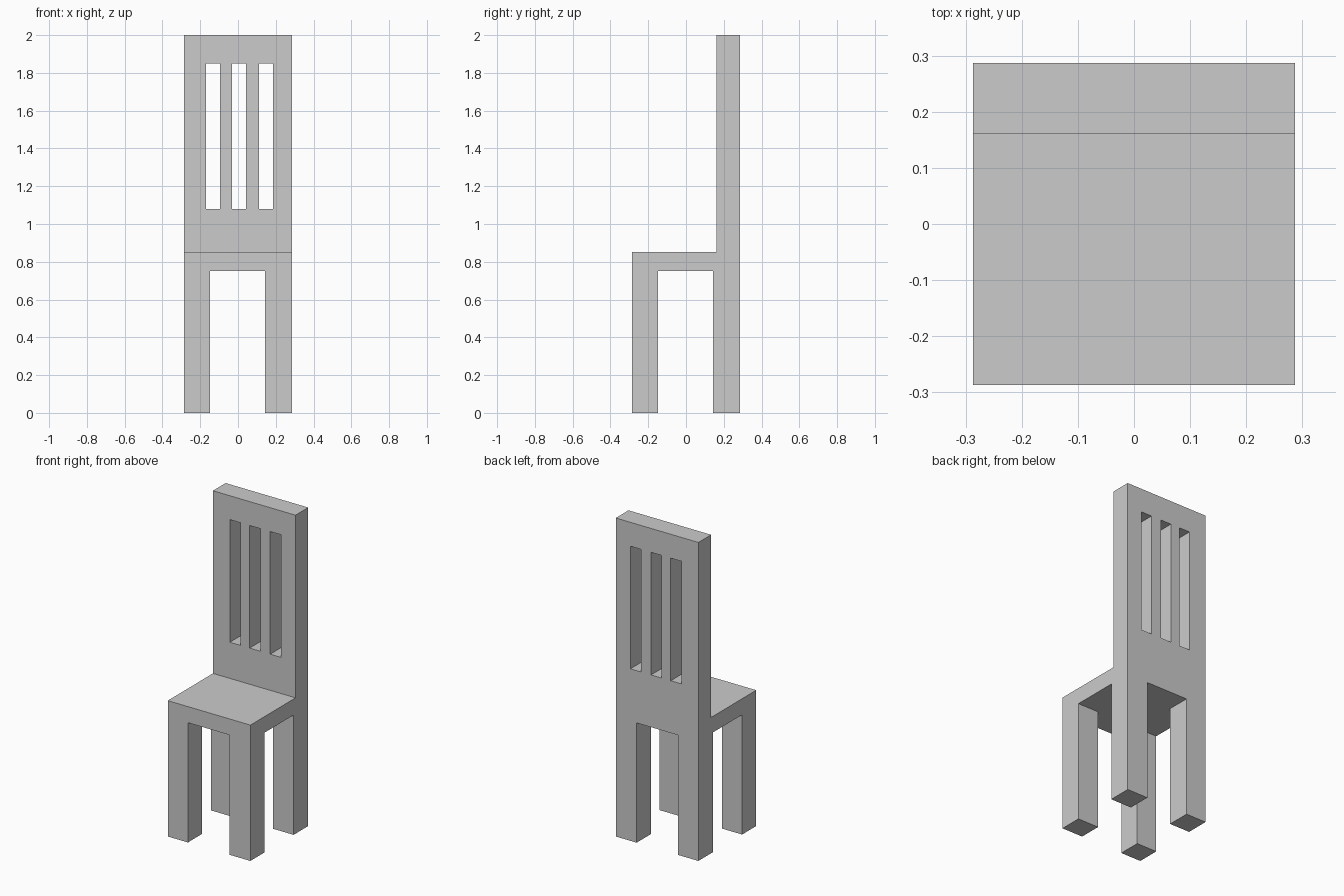
import bpy
import bmesh

if "Cube" in bpy.data.objects:
    bpy.data.objects.remove(bpy.data.objects["Cube"])

HALF = 0.287           # half width and half depth
BACK_FRONT = 0.161     # front plane of the backrest
SEAT_TOP, SEAT_BOTTOM = 0.853, 0.752
LEG_MIN, LEG_MAX = -0.147, 0.142   # open span between the legs


def new_object(name, bm):
    bmesh.ops.recalc_face_normals(bm, faces=bm.faces)
    mesh = bpy.data.meshes.new(name)
    bm.to_mesh(mesh)
    bm.free()
    obj = bpy.data.objects.new(name, mesh)
    bpy.context.collection.objects.link(obj)
    return obj


def box(name, lo, hi):
    bm = bmesh.new()
    bmesh.ops.create_cube(bm, size=1)
    for v in bm.verts:
        v.co = [(a + b) / 2 + c * (b - a) for a, b, c in zip(lo, hi, v.co)]
    return new_object(name, bm)


def cut(target, lo, hi, name):
    cutter = box(name, lo, hi)
    cutter.hide_render = True
    cutter.hide_set(True)
    mod = target.modifiers.new(name, 'BOOLEAN')
    mod.operation = 'DIFFERENCE'
    mod.solver = 'EXACT'
    mod.object = cutter


# Chair body: L-shaped side profile extruded across the width
profile = [(-HALF, 0), (HALF, 0), (HALF, 2), (BACK_FRONT, 2),
           (BACK_FRONT, SEAT_TOP), (-HALF, SEAT_TOP)]
bm = bmesh.new()
side = bm.faces.new([bm.verts.new((-HALF, y, z)) for y, z in profile])
ext = bmesh.ops.extrude_face_region(bm, geom=[side])
bmesh.ops.translate(bm, vec=(2 * HALF, 0, 0),
                    verts=[g for g in ext['geom'] if isinstance(g, bmesh.types.BMVert)])
chair = new_object("chair", bm)

# Openings between the legs, front to back and side to side
cut(chair, (LEG_MIN, -1, -0.5), (LEG_MAX, 1, SEAT_BOTTOM), "leg_gap_front")
cut(chair, (-1, LEG_MIN, -0.5), (1, LEG_MAX, SEAT_BOTTOM), "leg_gap_side")

# Three upright slots in the backrest
for i, x in enumerate((-0.132, 0.005, 0.148)):
    cut(chair, (x - 0.037, 0, 1.08), (x + 0.037, 1, 1.85), f"back_slot_{i + 1}")

# Bake the cuts and remove the cutters
bpy.context.view_layer.update()
result = bpy.data.meshes.new_from_object(
    chair.evaluated_get(bpy.context.evaluated_depsgraph_get()))
cutters = [m.object for m in chair.modifiers]
chair.modifiers.clear()
chair.data = result
for c in cutters:
    bpy.data.objects.remove(c)
